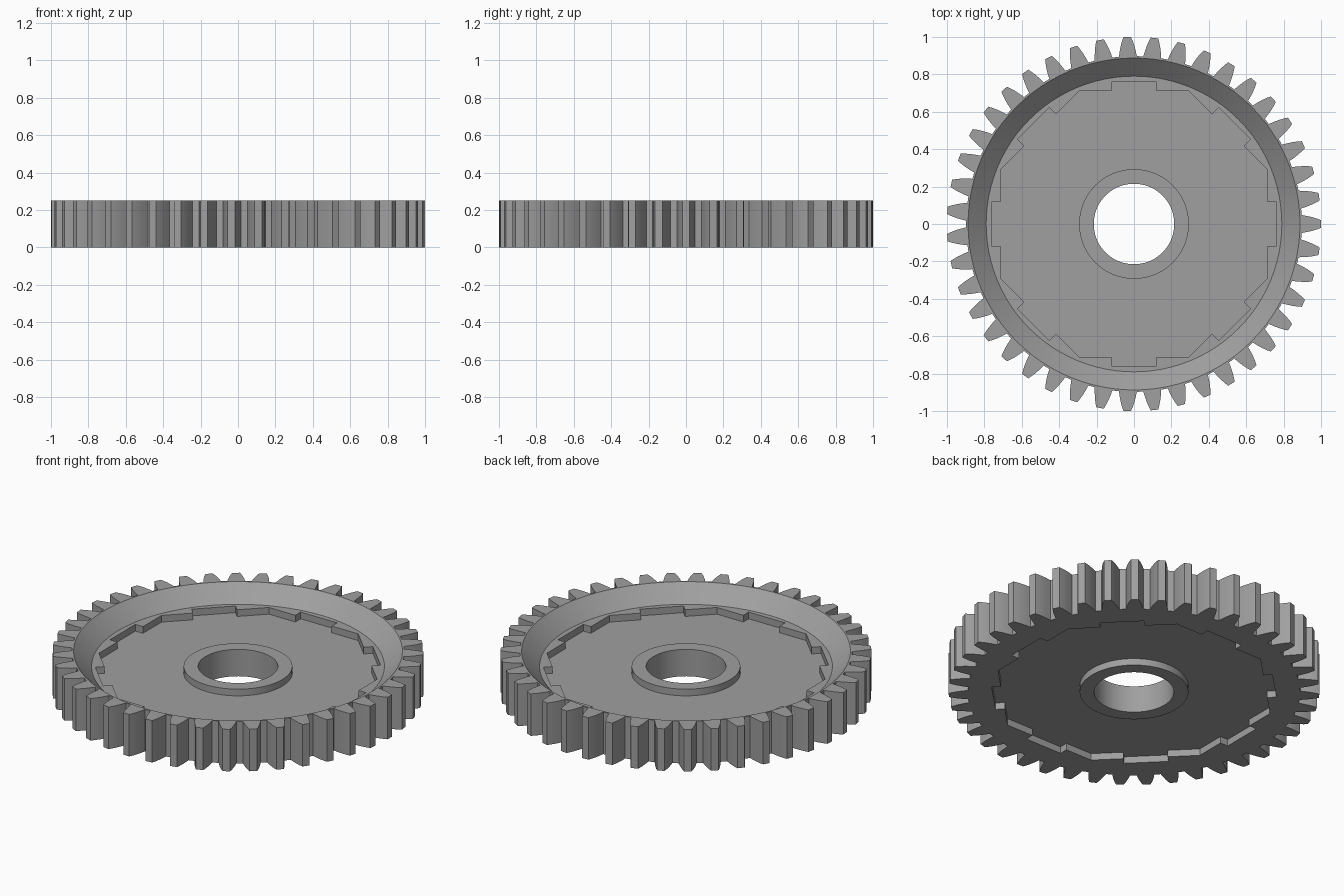
import bpy, bmesh
from math import sin, cos, pi, radians

if "Cube" in bpy.data.objects:
    bpy.data.objects.remove(bpy.data.objects["Cube"])

TEETH = 43
HEIGHT = 0.25      # full rim height
WEB_TOP = 0.16     # ledge and hub top
PLATE_LOW, PLATE_HIGH = 0.04, 0.12

bm = bmesh.new()


def circle(r, n=96):
    return [(r * cos(2 * pi * i / n), r * sin(2 * pi * i / n)) for i in range(n)]


def gear_outline():
    # (radius, half width) down one curved tooth flank
    flank = [(0.897, 0.048), (0.925, 0.043), (0.955, 0.036), (0.98, 0.028), (1.0, 0.02)]
    tooth = [(r, -w) for r, w in flank] + [(r, w) for r, w in reversed(flank)]
    pts = []
    for k in range(TEETH):
        a = 2 * pi * k / TEETH
        pts += [(r * cos(a + w / r), r * sin(a + w / r)) for r, w in tooth]
    return pts


def keyed_outline():
    # octagon with one raised tab on each flat
    flat, tab, half = 0.71, 0.76, 0.12
    corner = flat * math_tan
    side = [(flat, -corner), (flat, -half), (tab, -half), (tab, half), (flat, half)]
    pts = []
    for k in range(8):
        c, s = cos(k * pi / 4), sin(k * pi / 4)
        pts += [(x * c - y * s, x * s + y * c) for x, y in side]
    return pts


math_tan = sin(radians(22.5)) / cos(radians(22.5))


def loop(points, z):
    verts = [bm.verts.new((x, y, z)) for x, y in points]
    for i, v in enumerate(verts):
        bm.edges.new((verts[i - 1], v))
    return verts


def wall(a, b):
    for i in range(len(a)):
        bm.faces.new((a[i - 1], a[i], b[i], b[i - 1]))


def flat_ring(outer, inner):
    edges = [bm.edges.get((l[i - 1], l[i])) for l in (outer, inner) for i in range(len(l))]
    bmesh.ops.triangle_fill(bm, edges=edges, use_beauty=True, normal=(0, 0, 1))


teeth, keyed = gear_outline(), keyed_outline()

# toothed rim
teeth_low, teeth_high = loop(teeth, 0), loop(teeth, HEIGHT)
wall(teeth_low, teeth_high)

# sloped dish down to the ledge
rim, ledge = loop(circle(0.887), HEIGHT), loop(circle(0.79), WEB_TOP)
flat_ring(teeth_high, rim)
wall(rim, ledge)

# keyed recess and hub collar on both faces of the web
bores = []
for outer, face_z, plate_z in ((ledge, WEB_TOP, PLATE_HIGH), (teeth_low, 0, PLATE_LOW)):
    key_edge, key_floor = loop(keyed, face_z), loop(keyed, plate_z)
    hub_foot, hub_edge = loop(circle(0.293), plate_z), loop(circle(0.293), face_z)
    bore = loop(circle(0.215), face_z)
    flat_ring(outer, key_edge)
    wall(key_edge, key_floor)
    flat_ring(key_floor, hub_foot)
    wall(hub_foot, hub_edge)
    wall(hub_edge, bore)
    bores.append(bore)

# centre bore
wall(*bores)

bmesh.ops.recalc_face_normals(bm, faces=bm.faces[:])
mesh = bpy.data.meshes.new("gear_wheel")
bm.to_mesh(mesh)
bm.free()

gear = bpy.data.objects.new("gear_wheel", mesh)
bpy.context.collection.objects.link(gear)
grey = bpy.data.materials.new("mid_grey")
grey.diffuse_color = (0.35, 0.35, 0.35, 1)
grey.use_nodes = True
grey.node_tree.nodes["Principled BSDF"].inputs["Base Color"].default_value = grey.diffuse_color
mesh.materials.append(grey)

bpy.context.view_layer.objects.active = gear
gear.select_set(True)
bpy.ops.object.shade_smooth_by_angle(angle=radians(25))
